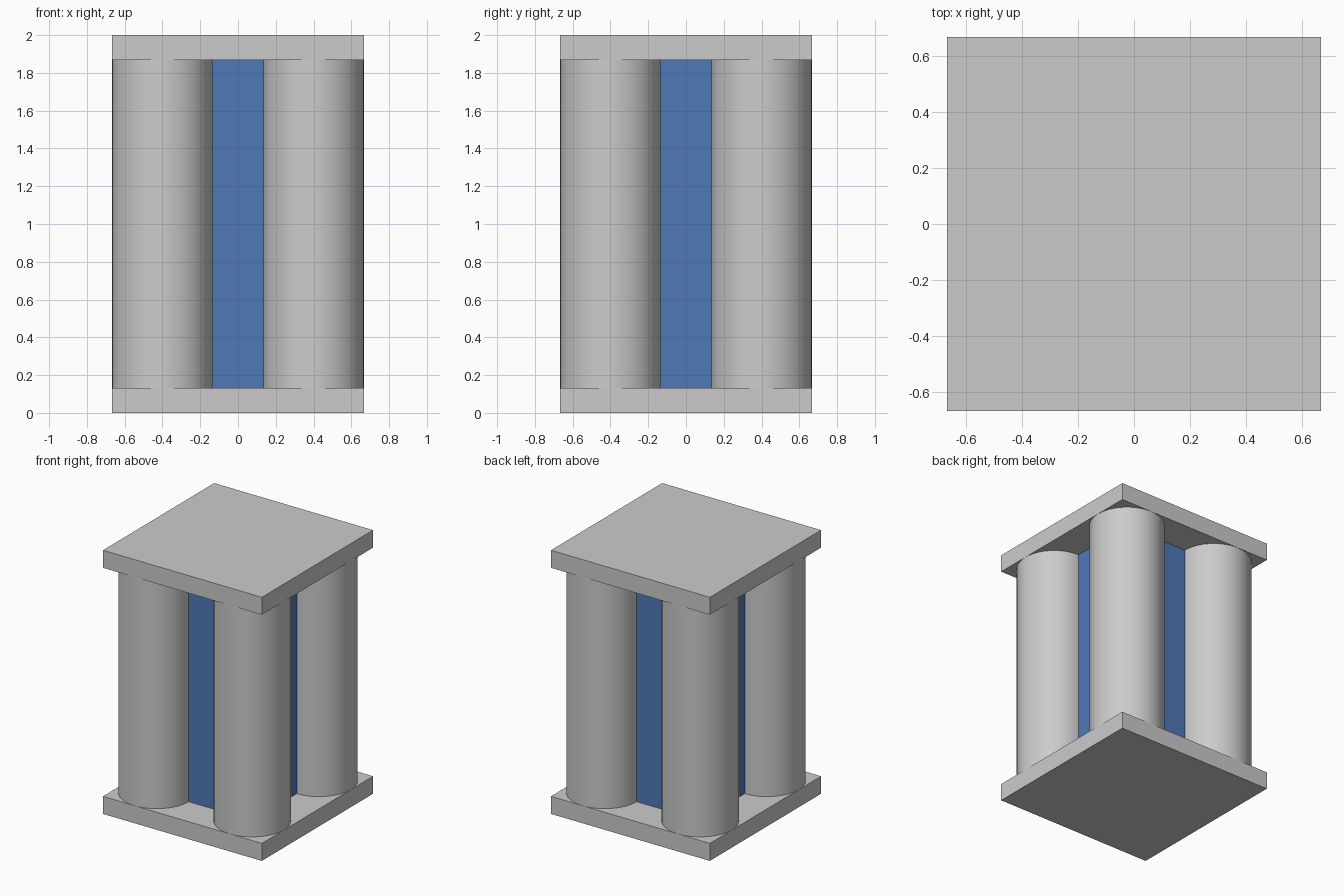
import bpy

if "Cube" in bpy.data.objects:
    bpy.data.objects.remove(bpy.data.objects["Cube"])

HALF = 2 / 3       # half width of the plates
THICK = 0.133      # plate thickness
RADIUS = 0.266     # column radius
OFFSET = 0.4       # column centre distance from the axes


def box(name, half, z0, z1):
    bpy.ops.mesh.primitive_cube_add(size=1, location=(0, 0, (z0 + z1) / 2))
    ob = bpy.context.object
    ob.name = name
    ob.scale = (2 * half, 2 * half, z1 - z0)
    bpy.ops.object.transform_apply(location=False, rotation=False, scale=True)
    return ob


# Square end plates
box("bottom_plate", HALF, 0, THICK)
box("top_plate", HALF, 2 - THICK, 2)

# Blue core, its corners buried in the columns
core = box("blue_core", OFFSET, THICK, 2 - THICK)
blue = bpy.data.materials.new("blue")
blue.diffuse_color = (0.08, 0.19, 0.47, 1)
blue.use_nodes = True
blue.node_tree.nodes["Principled BSDF"].inputs["Base Color"].default_value = blue.diffuse_color
core.data.materials.append(blue)

# Four round corner columns
for side_y, y in (("front", -OFFSET), ("back", OFFSET)):
    for side_x, x in (("left", -OFFSET), ("right", OFFSET)):
        bpy.ops.mesh.primitive_cylinder_add(
            vertices=64, radius=RADIUS, depth=2 - 2 * THICK, location=(x, y, 1))
        bpy.context.object.name = f"{side_y}_{side_x}_column"
        bpy.ops.object.shade_smooth_by_angle()
